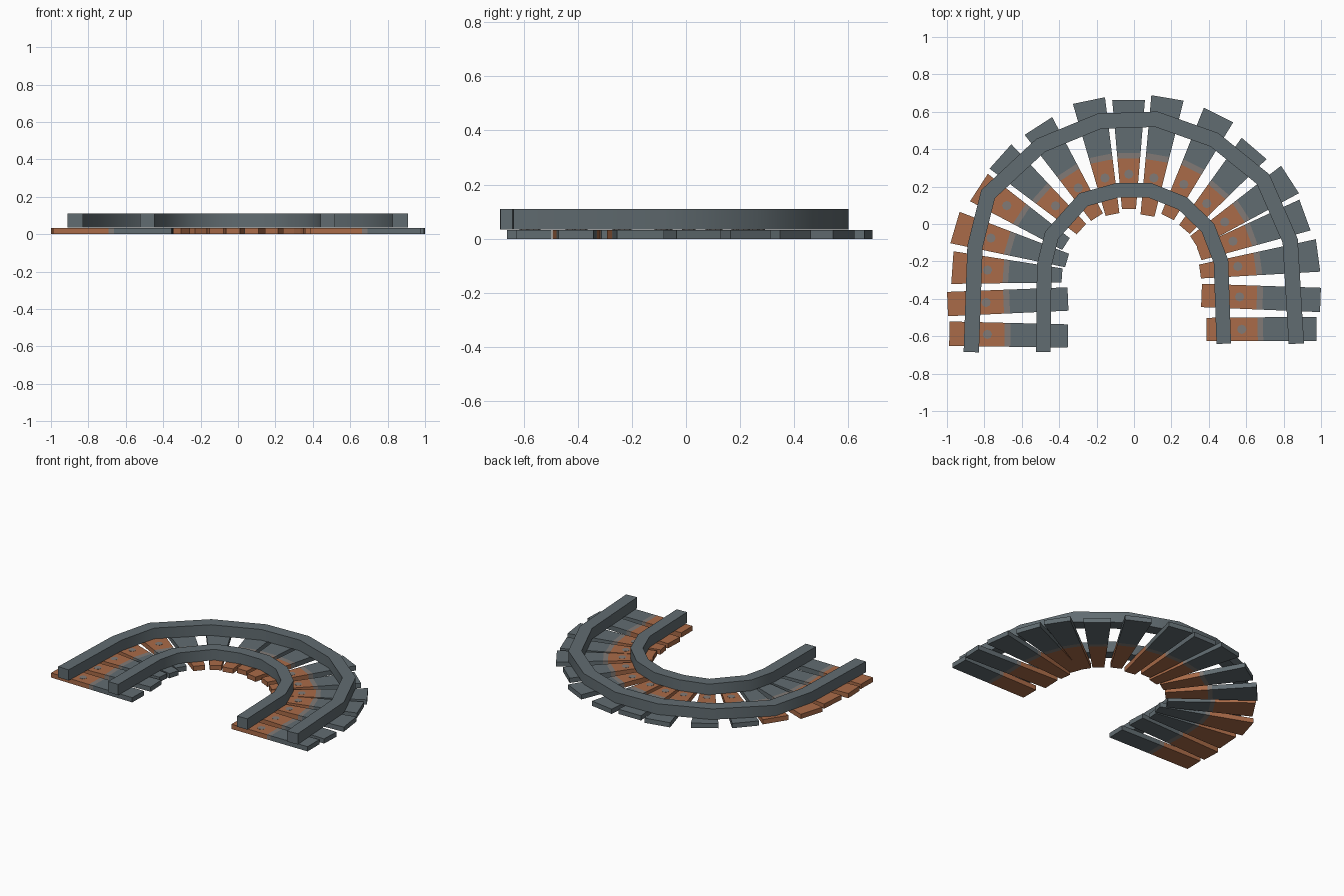
import bpy, bmesh, math
from mathutils import Vector

if "Cube" in bpy.data.objects:
    bpy.data.objects.remove(bpy.data.objects["Cube"])


def mat(name, col):
    m = bpy.data.materials.new(name)
    m.diffuse_color = (*col, 1)
    m.use_nodes = True
    m.node_tree.nodes["Principled BSDF"].inputs["Base Color"].default_value = m.diffuse_color
    return m


SLATE = mat("slate", (0.12, 0.15, 0.165))
RUST = mat("rust_orange", (0.40, 0.147, 0.065))
GREY = mat("warm_grey", (0.22, 0.195, 0.18))

TIE_H, RAIL_LOW, RAIL_TOP = 0.033, 0.035, 0.11


def make(name, bm, mats):
    bmesh.ops.recalc_face_normals(bm, faces=bm.faces)
    me = bpy.data.meshes.new(name)
    bm.to_mesh(me)
    bm.free()
    for m in mats:
        me.materials.append(m)
    ob = bpy.data.objects.new(name, me)
    bpy.context.collection.objects.link(ob)
    return ob


def rail(name, pts, width):
    """Box section swept along a flat path with mitred corners."""
    pts = [Vector(p) for p in pts]
    bm = bmesh.new()
    rings = []
    for i, p in enumerate(pts):
        a = (p - pts[i - 1]).normalized() if i else None
        b = (pts[i + 1] - p).normalized() if i < len(pts) - 1 else None
        a, b = a or b, b or a
        t = (a + b).normalized()
        n = Vector((-t.y, t.x)) * (width / 2 / t.dot(a))
        rings.append([bm.verts.new((*(p + n * s), z)) for s, z in
                      ((1, RAIL_LOW), (1, RAIL_TOP), (-1, RAIL_TOP), (-1, RAIL_LOW))])
    for r, q in zip(rings, rings[1:]):
        for k in range(4):
            bm.faces.new((r[k], r[(k + 1) % 4], q[(k + 1) % 4], q[k]))
    bm.faces.new(rings[0])
    bm.faces.new(rings[-1])
    ob = make(name, bm, [SLATE])
    bpy.context.view_layer.objects.active = ob
    ob.select_set(True)
    bpy.ops.object.shade_smooth_by_angle(angle=math.radians(50))
    ob.select_set(False)


def tie(name, outer, inner, w_out, w_in, rust_outside):
    """Tapered sleeper: rust end, thin grey band, slate end, and a grey bolt plate."""
    a, b, wa, wb = Vector(inner), Vector(outer), w_in, w_out
    if rust_outside:
        a, b, wa, wb = b, a, wb, wa
    d = (b - a).normalized()
    n = Vector((-d.y, d.x))
    bm = bmesh.new()
    rings = []
    for f in (0, 0.465, 0.515, 1):
        c, h = a.lerp(b, f), (wa + (wb - wa) * f) / 2
        rings.append([bm.verts.new((*(c + n * h * s), z)) for s, z in
                      ((1, 0), (1, TIE_H), (-1, TIE_H), (-1, 0))])
    for i in range(3):
        for k in range(4):
            f = bm.faces.new((rings[i][k], rings[i][(k + 1) % 4],
                              rings[i + 1][(k + 1) % 4], rings[i + 1][k]))
            f.material_index = i
    bm.faces.new(rings[0]).material_index = 0
    bm.faces.new(rings[-1]).material_index = 2
    make(name, bm, [RUST, GREY, SLATE])
    # bolt plate
    bm = bmesh.new()
    bmesh.ops.create_cone(bm, cap_ends=True, segments=8, radius1=0.025, radius2=0.025, depth=0.002)
    bmesh.ops.translate(bm, verts=bm.verts, vec=(*a.lerp(b, 0.32), TIE_H))
    make(name + "_bolt_plate", bm, [GREY])


# Rails
rail("outer_rail", [(-0.87, -0.685), (-0.85, -0.12), (-0.78, 0.16), (-0.5, 0.42), (-0.185, 0.55),
                    (0.12, 0.56), (0.43, 0.45), (0.69, 0.24), (0.82, -0.08), (0.868, -0.64)][:8]
     + [(0.835, -0.09), (0.868, -0.64)], 0.082)
rail("inner_rail", [(-0.485, -0.685), (-0.48, -0.22), (-0.44, -0.06), (-0.27, 0.13), (-0.09, 0.18),
                    (0.085, 0.18), (0.26, 0.11), (0.395, -0.02), (0.465, -0.2), (0.48, -0.64)], 0.078)

# Ties: outer end, inner end
TIES = [
    ((-0.987, -0.586), (-0.353, -0.599)), ((-0.997, -0.428), (-0.353, -0.401)),
    ((-0.971, -0.233), (-0.385, -0.275)), ((-0.957, -0.019), (-0.358, -0.195)),
    ((-0.829, 0.195), (-0.364, -0.107)), ((-0.714, 0.361), (-0.281, -0.027)),
    ((-0.511, 0.524), (-0.198, 0.037)), ((-0.241, 0.66), (-0.115, 0.051)),
    ((-0.029, 0.663), (-0.027, 0.08)), ((0.179, 0.674), (0.072, 0.045)),
    ((0.452, 0.583), (0.179, 0.037)), ((0.642, 0.404), (0.27, -0.029)),
    ((0.834, 0.238), (0.321, -0.096)), ((0.914, 0.048), (0.348, -0.158)),
    ((0.984, -0.168), (0.353, -0.254)), ((0.997, -0.406), (0.361, -0.382)),
    ((0.976, -0.561), (0.388, -0.564)),
]
for i, (o, n) in enumerate(TIES):
    straight = i < 2 or i > 14
    w = (0.13, 0.125) if straight else (0.175, 0.075)
    tie(f"tie_{i + 1}", o, n, *w, i < 5)
